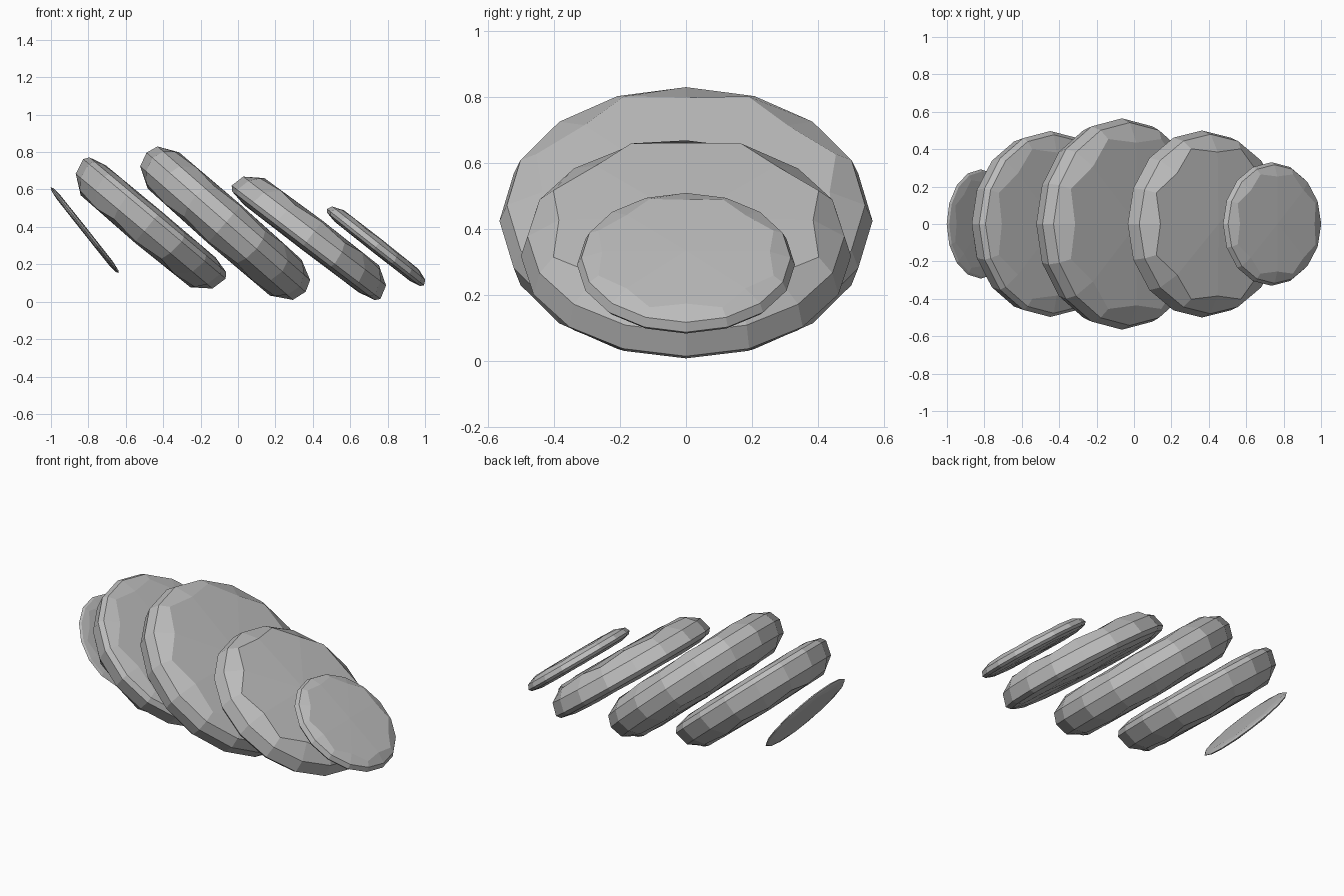
import bpy
import bmesh
from math import sin, cos, pi, radians

cube = bpy.data.objects.get("Cube")
if cube:
    bpy.data.objects.remove(cube, do_unlink=True)

# One plain grey for every disc
grey = bpy.data.materials.new("mid_grey")
grey.use_nodes = True
colour = (0.5, 0.5, 0.5, 1)
grey.diffuse_color = colour
grey.node_tree.nodes["Principled BSDF"].inputs["Base Color"].default_value = colour

SIDES = 16


def ring(bm, radius, even, odd):
    """Ring of vertices; even and odd ones take (radius factor, height)."""
    verts = []
    for i in range(SIDES):
        factor, height = odd if i % 2 else even
        a = 2 * pi * i / SIDES
        verts.append(bm.verts.new((radius * factor * cos(a), radius * factor * sin(a), height)))
    return verts


def disc(name, x, z, radius, upper, lower, tilt):
    """Leaning disc; upper and lower are the cap heights from the rim."""
    bm = bmesh.new()
    rim = ring(bm, radius, (1, 0), (1, 0))
    # Rounded shoulder and faceted cap, above and below the rim
    for h in (upper, -lower):
        shoulder = ring(bm, radius, (0.96, 0.52 * h), (0.96, 0.52 * h))
        edge = ring(bm, radius, (0.77, 0.95 * h), (0.87, 0.85 * h))
        centre = bm.verts.new((0, 0, h))
        for i in range(SIDES):
            j = (i + 1) % SIDES
            for low, high in ((rim, shoulder), (shoulder, edge)):
                bm.faces.new((low[i], low[j], high[j], high[i]))
        for i in range(0, SIDES, 2):
            bm.faces.new((centre, edge[i], edge[i + 1], edge[(i + 2) % SIDES]))
    bmesh.ops.recalc_face_normals(bm, faces=bm.faces)
    mesh = bpy.data.meshes.new(name)
    bm.to_mesh(mesh)
    bm.free()
    mesh.materials.append(grey)
    obj = bpy.data.objects.new(name, mesh)
    obj.location = (x, 0, z)
    obj.rotation_euler = (0, radians(tilt), 0)
    bpy.context.collection.objects.link(obj)


# Row of leaning discs
disc("thin_end_disc", -0.82, 0.383, 0.292, 0.015, 0.015, 51.6)
disc("second_disc", -0.447, 0.443, 0.497, 0.055, 0.165, 40)
disc("large_middle_disc", -0.064, 0.425, 0.565, 0.122, 0.148, 41.2)
disc("fourth_disc", 0.364, 0.318, 0.5, 0.145, 0.045, 37.3)
disc("small_end_disc", 0.735, 0.292, 0.33, 0.053, 0.03, 38.2)
